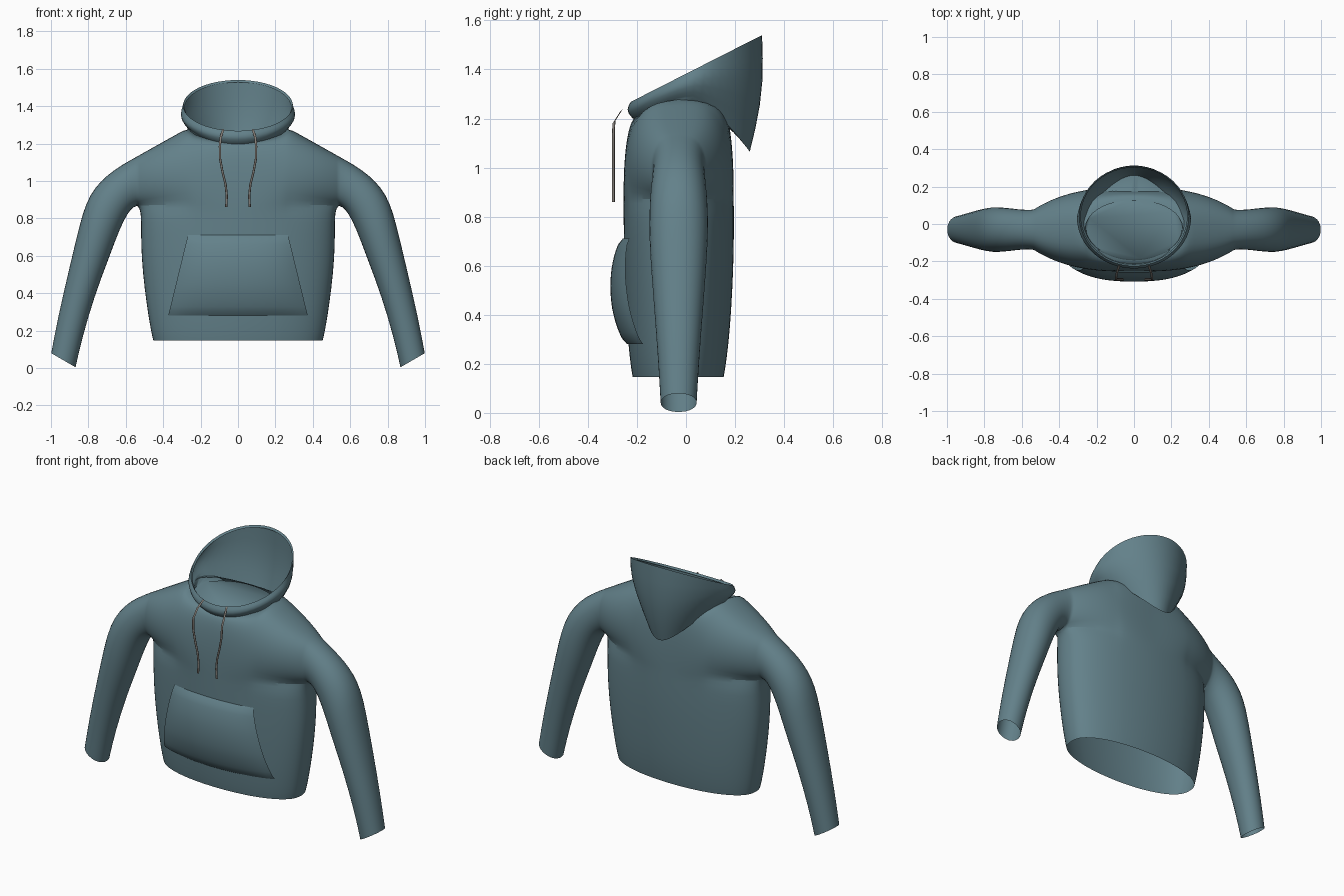
import bpy, bmesh, math
from math import sin, cos, pi, sqrt

if "Cube" in bpy.data.objects:
    bpy.data.objects.remove(bpy.data.objects["Cube"])

def material(name, rgb):
    m = bpy.data.materials.new(name)
    m.diffuse_color = (*rgb, 1)
    m.use_nodes = True
    m.node_tree.nodes["Principled BSDF"].inputs["Base Color"].default_value = m.diffuse_color
    return m

CLOTH = material("teal_cloth", (0.125, 0.22, 0.255))
CORD = material("grey_cord", (0.22, 0.20, 0.18))
YC = -0.03            # depth centre of the garment
ARM = 0.54            # armpit x
ZB = 0.87             # armpit height
NECK = 0.27           # neck half width
N = 9                 # points on each front or back half section

def finish(name, bm, mat, sub=0, angle=50):
    bmesh.ops.remove_doubles(bm, verts=bm.verts[:], dist=0.0008)
    bmesh.ops.recalc_face_normals(bm, faces=bm.faces[:])
    me = bpy.data.meshes.new(name)
    bm.to_mesh(me)
    bm.free()
    ob = bpy.data.objects.new(name, me)
    bpy.context.collection.objects.link(ob)
    me.materials.append(mat)
    bpy.ops.object.select_all(action='DESELECT')
    ob.select_set(True)
    bpy.context.view_layer.objects.active = ob
    if sub:
        ob.modifiers.new("smooth", 'SUBSURF').levels = sub
        ob.modifiers["smooth"].render_levels = sub
    bpy.ops.object.shade_smooth_by_angle(angle=math.radians(angle))
    return ob

def skin(bm, rows, closed=False):
    """Quads between successive rows of points."""
    vs = [[bm.verts.new(p) for p in r] for r in rows]
    n = len(rows[0])
    for a, b in zip(vs, vs[1:]):
        for j in range(n if closed else n - 1):
            k = (j + 1) % n
            bm.faces.new((a[j], a[k], b[k], b[j]))
    return vs

# torso rings: height, half width, depth centre, half depth
RINGS = [(0.84, 0.52, -0.03, 0.225), (0.72, 0.522, -0.029, 0.225), (0.58, 0.518, -0.029, 0.222),
         (0.42, 0.502, -0.03, 0.215), (0.28, 0.482, -0.031, 0.205),
         (0.18, 0.464, -0.032, 0.192), (0.147, 0.455, -0.032, 0.186)]

# sleeve sections: outer x, outer z, inner x, inner z, half depth
SLEEVE = [(0.62, 1.09, 0.575, 0.845, 0.108), (0.70, 1.035, 0.602, 0.80, 0.115),
          (0.765, 0.97, 0.63, 0.74, 0.12), (0.815, 0.885, 0.665, 0.65, 0.123),
          (0.848, 0.77, 0.70, 0.555, 0.12), (0.90, 0.55, 0.765, 0.385, 0.105),
          (0.965, 0.27, 0.832, 0.16, 0.085), (1.0, 0.08, 0.867, 0.003, 0.075)]

def shoulder_half(x, side):
    """Half section of the chest at x, from armpit level up to neck or shoulder."""
    a0 = -math.asin(min(1, x / ARM))
    h = 0.225 - 0.118 * (x / ARM) ** 3
    if x < NECK:
        f = sqrt(1 - (x / NECK) ** 2)
        top = 0.16 * f
        zt = 1.285 - (0.075 if side < 0 else 0.03) * f
    else:
        top = 0
        zt = 1.285 - (x - NECK) * 0.56
    R = (zt - ZB) / (1 - sin(a0))
    pts = []
    for j in range(N):
        a = a0 + (pi / 2 - a0) * j / (N - 1)
        y = top + (h - top) * max(0, cos(a)) ** 0.7
        pts.append((x, YC + side * y, zt - R + R * sin(a)))
    return pts

def sleeve_half(s, side):
    ox, oz, ix, iz, h = s
    pts = []
    for j in range(N):
        a = -pi / 2 + pi * j / (N - 1)
        k = (1 + sin(a)) / 2
        pts.append((ix + (ox - ix) * k, YC + side * h * max(0, cos(a)) ** 0.9,
                    iz + (oz - iz) * k))
    return pts

# torso with sleeves, one half each way
XS = [0, 0.07, 0.14, 0.20, 0.245, NECK, 0.32, 0.375, 0.43, 0.475, 0.51, 0.53, ARM]
bm = bmesh.new()
for sx in (-1, 1):
    for side in (-1, 1):
        rows = [shoulder_half(x, side) for x in XS] + [sleeve_half(s, side) for s in SLEEVE]
        skin(bm, [[(sx * x, y, z) for x, y, z in r] for r in rows])
        hem = [[(sx * r[0][0], r[0][1], r[0][2]) for r in rows[:len(XS)]]]
        for z, w, yc, h in RINGS:
            hem.append([(sx * w * x / ARM,
                         yc + side * h * max(0, 1 - (x / ARM) ** 2) ** 0.42, z) for x in XS])
        skin(bm, hem)
finish("torso_and_sleeves", bm, CLOTH, 1)

# hood: rim, bag, lower edge, then tucked to the neck
def hood_ring(kind, n=48):
    pts = []
    for i in range(n):
        t = 2 * pi * i / n
        u = (1 - cos(t)) / 2
        b = max(0, 2 * u - 1)
        rim = (0.293 * sin(t), -0.225 + 0.535 * u, 1.268 + 0.272 * u)
        zb = 1.19 + 0.095 * sin(pi * u) if u < 0.5 else 1.285 - 0.22 * b ** 1.4
        low = (0.272 * sin(t) * (1 - 0.4 * b), -0.205 + 0.465 * u, zb)
        neck = (0.255 * sin(t), YC - 0.155 * cos(t), 1.225 + 0.03 * u)
        if kind == "lip":
            pts.append((rim[0] * 0.97, rim[1] + 0.008 * cos(t), rim[2] - 0.012))
        elif kind == "neck":
            pts.append(neck)
        else:
            k = kind
            g = sin(pi * k) * 0.022
            pts.append((rim[0] + (low[0] - rim[0]) * k + g * sin(t),
                        rim[1] + (low[1] - rim[1]) * k - g * cos(t),
                        rim[2] + (low[2] - rim[2]) * k))
    return pts

bm = bmesh.new()
rows = skin(bm, [hood_ring(k) for k in ("lip", 0, 0.2, 0.4, 0.6, 0.8, 0.93, 1, "neck")], True)
bm.faces.new(rows[-1])
finish("hood", bm, CLOTH, 0, 60)

# front pocket follows the chest with a soft bulge
def chest_y(x, z):
    for (z1, w1, c1, h1), (z0, w0, c0, h0) in zip(RINGS, RINGS[1:]):
        if z0 <= z <= z1:
            k = (z - z0) / (z1 - z0)
            w, c, h = w0 + (w1 - w0) * k, c0 + (c1 - c0) * k, h0 + (h1 - h0) * k
            return c - h * max(0, 1 - (x / w) ** 2) ** 0.42
    return YC

bm = bmesh.new()
rows = []
for i in range(19):
    t = i / 18
    z = 0.28 + 0.43 * t
    row = []
    for j in range(25):
        s = -1 + j / 12
        x = s * (0.373 - 0.105 * t)
        lift = 0.004 + 0.056 * sin(pi * t) ** 0.6 * (1 - 0.45 * abs(s) ** 4) if 0 < t < 1 else 0.004
        row.append((x, chest_y(x, z) - lift, z))
    rows.append(row)
skin(bm, rows)
finish("front_pocket", bm, CLOTH, 0, 60)

# drawstrings
PATH = [(0.08, -0.225, 1.272), (0.092, -0.262, 1.235), (0.097, -0.294, 1.185), (0.096, -0.296, 1.12),
        (0.083, -0.296, 1.05), (0.066, -0.296, 0.98), (0.06, -0.296, 0.92), (0.063, -0.296, 0.86)]
for sx, name in ((-1, "drawstring_left"), (1, "drawstring_right")):
    bm = bmesh.new()
    r = 0.006
    rows = skin(bm, [[(sx * x + r * cos(a * pi / 4), y + r * sin(a * pi / 4), z + r * sin(a * pi / 4) * (i < 3))
                      for a in range(8)] for i, (x, y, z) in enumerate(PATH)], True)
    bm.faces.new(rows[0])
    bm.faces.new(rows[-1])
    finish(name, bm, CORD)
